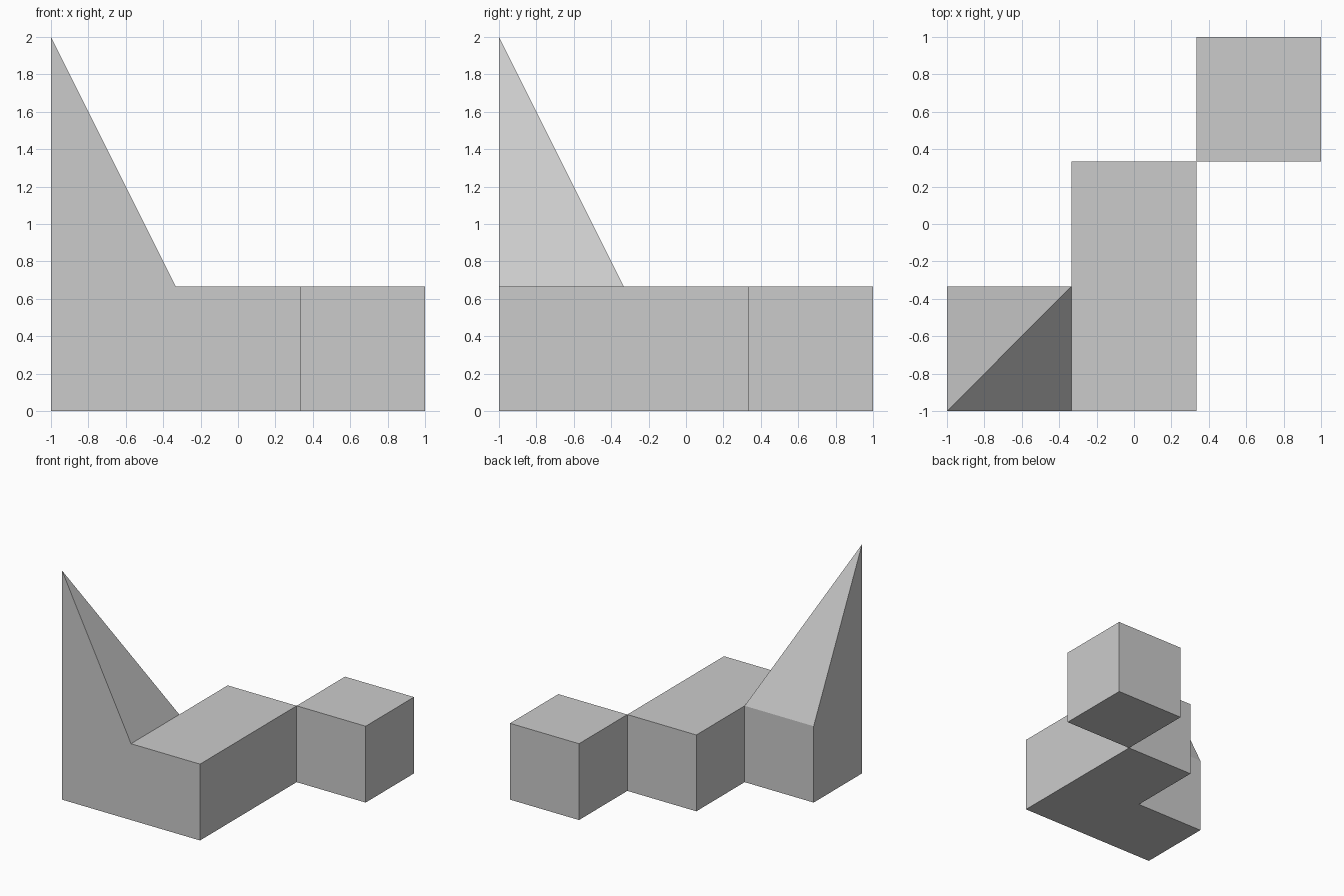
import bpy
import bmesh
from mathutils import Vector

if "Cube" in bpy.data.objects:
    bpy.data.objects.remove(bpy.data.objects["Cube"])

U = 2 / 3  # edge of one cell


def block_run(name, cells, spike_height=None):
    """Raise joined square cells into one solid; optionally pull up its front left corner."""
    bm = bmesh.new()
    for i, j in cells:
        x, y = -1 + i * U, -1 + j * U
        corners = [(x, y), (x + U, y), (x + U, y + U), (x, y + U)]
        bm.faces.new([bm.verts.new((a, b, 0)) for a, b in corners])
    bmesh.ops.remove_doubles(bm, verts=bm.verts[:], dist=1e-4)
    out = bmesh.ops.extrude_face_region(bm, geom=bm.faces[:], use_keep_orig=True)
    top = [v for v in out["geom"] if isinstance(v, bmesh.types.BMVert)]
    bmesh.ops.translate(bm, verts=top, vec=(0, 0, U))

    if spike_height:
        # Crease the corner cell along its diagonal, then lift the outer corner
        tip = min(top, key=lambda v: (v.co - Vector((-1, -1, U))).length)
        inner = min(top, key=lambda v: (v.co - Vector((-1 + U, -1 + U, U))).length)
        bmesh.ops.connect_verts(bm, verts=[tip, inner])
        tip.co.z = spike_height

    bmesh.ops.recalc_face_normals(bm, faces=bm.faces[:])
    mesh = bpy.data.meshes.new(name)
    bm.to_mesh(mesh)
    bm.free()
    obj = bpy.data.objects.new(name, mesh)
    bpy.context.collection.objects.link(obj)
    return obj


# Stepped body with the corner spike
block_run("spiked_body", [(0, 0), (1, 0), (1, 1)], spike_height=2)
# Cube touching the body along one upright edge
block_run("corner_cube", [(2, 2)])
